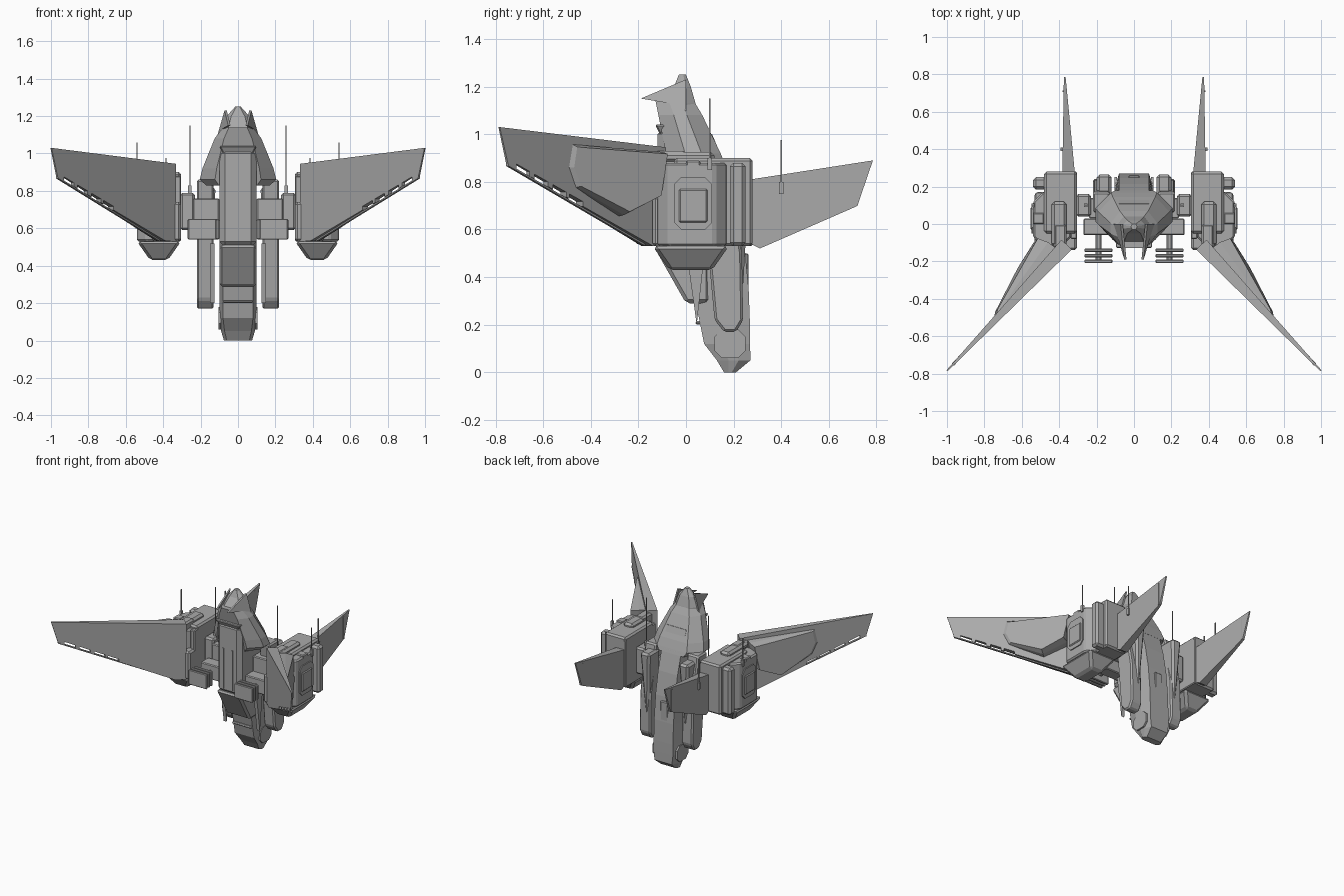
import bpy, bmesh
from mathutils import Vector

cube = bpy.data.objects.get("Cube")
if cube:
    bpy.data.objects.remove(cube)

grey = bpy.data.materials.new("hull_grey")
grey.use_nodes = True
shade = (.4, .4, .4, 1)
grey.diffuse_color = shade
grey.node_tree.nodes["Principled BSDF"].inputs["Base Color"].default_value = shade


def loft(name, rings, mirror=True, bevel=0):
    """Skin matching rings of points and cap both ends."""
    bm = bmesh.new()
    loops = [[bm.verts.new(point) for point in ring] for ring in rings]
    for lower, upper in zip(loops, loops[1:]):
        for i in range(len(lower)):
            bm.faces.new((lower[i - 1], lower[i], upper[i], upper[i - 1]))
    bm.faces.new(loops[0])
    bm.faces.new(loops[-1])
    bmesh.ops.recalc_face_normals(bm, faces=bm.faces)
    mesh = bpy.data.meshes.new(name)
    bm.to_mesh(mesh)
    bm.free()
    mesh.materials.append(grey)
    part = bpy.data.objects.new(name, mesh)
    bpy.context.collection.objects.link(part)
    if bevel:
        modifier = part.modifiers.new("Bevel", "BEVEL")
        modifier.width, modifier.segments = bevel, 1
    if mirror:
        part.modifiers.new("Mirror", "MIRROR")


def prism(name, outline, x, mirror=True, bevel=0):
    """Extrude a side outline of (y, z) points across a range of x."""
    loft(name, [[(side, y, z) for y, z in outline] for side in x], mirror, bevel)


def box(name, x, y, z, inset=0, mirror=True, bevel=.006):
    """Box whose bottom may be drawn in by an inset."""
    rings = []
    for height, d in zip(z, (inset, 0)):
        left, right, front, back = x[0] + d, x[1] - d, y[0] + d, y[1] - d
        rings.append([(left, front, height), (right, front, height),
                      (right, back, height), (left, back, height)])
    loft(name, rings, mirror, bevel)


def chamfered(a, b, cut):
    """Rectangle outline with its corners cut off."""
    (a_low, a_high), (b_low, b_high) = a, b
    return [(a_low + cut, b_low), (a_high - cut, b_low), (a_high, b_low + cut), (a_high, b_high - cut),
            (a_high - cut, b_high), (a_low + cut, b_high), (a_low, b_high - cut), (a_low, b_low + cut)]


def hull_front(z):
    return .1 - .2 * z


def hull_back(z):
    return .27 - .16 * z ** 3


def section(z, width, front=None, back=None, flat=.6):
    """Eight-sided hull ring, following the hull lines unless told otherwise."""
    front = hull_front(z) if front is None else front
    back = hull_back(z) if back is None else back
    half = [(width * flat, front), (width, front + (back - front) * .35),
            (width, front + (back - front) * .65), (width * flat, back)]
    return [(x, y, z) for x, y in half] + [(-x, y, z) for x, y in reversed(half)]


# Fuselage: upper hull, spine and tail
loft("upper_hull", [section(z, width) for z, width in
                    ((.83, .17), (.86, .205), (.92, .19), (1.08, .125), (1.14, .08))], mirror=False)
tail = [section(0, .075, .16, .21, flat=.8), section(.05, .09, .13, flat=.8)]
spine = [section(z, .1, flat=.8) for z in (.12, .2, .35, .53, .7, .85, 1)]
loft("spine", tail + spine, mirror=False)
box("dorsal_ridge", (-.03, .03), (.15, .262), (.3, .5), mirror=False)
prism("tail_side_plate", chamfered((.12, .25), (.06, .18), .03), (.09, .103))
box("tail_front_seam", (-.08, .08), (.04, .1), (.2, .215), mirror=False)

# Chest, torso and head
prism("chest", [(-.125, .51), (.1, .51), (.1, .29), (0, .29)], (-.1, .1), mirror=False, bevel=.015)
box("torso_front", (-.1, .1), (-.12, .1), (.5, 1.03), mirror=False, bevel=.03)
box("torso_strip", (.03, .042), (-.126, -.1), (.54, .84), bevel=0)
box("collar", (-.1, .1), (-.13, .02), (1, 1.04), inset=.02, mirror=False)
loft("head", [section(z, width, front, back) for z, width, front, back in
              ((1.02, .09, -.08, .06), (1.13, .09, -.1, .04), (1.2, .06, -.05, .02),
               (1.25, .015, -.03, 0))], mirror=False)
fin_tip = Vector((.04, -.19, 1.15))
fin_inside = [fin_tip, Vector((.06, 0, 1.23)), Vector((.1, 0, 1.09)), Vector((.075, -.07, 1.13))]
loft("head_fin", [fin_inside, [point + Vector((.012, 0, 0)) for point in fin_inside]])

# Legs, blades and boosters beside the tail
prism("side_leg", [(.16, .17), (.21, .17), (.24, .22), (.235, .5), (.17, .86), (.06, .86), (.12, .22)],
      (.13, .22), bevel=.01)
prism("leg_blade", [(0, .52), (.08, .52), (.045, .2)], (.125, .15))
box("back_booster", (.12, .2), (.13, .265), (.36, .82), inset=.025, bevel=.02)

# Arms between fuselage and pods
box("shoulder_arm", (.1, .24), (.03, .14), (.62, .76))
box("shoulder_joint", (.23, .31), (.04, .16), (.59, .79), bevel=.012)

# Launcher racks in front of the torso
rack = (.54, .65)
box("launcher_block", (.1, .27), (-.06, .03), rack)
box("launcher_link", (.175, .205), (-.2, -.05), (.58, .61))
for number in range(3):
    middle = -.14 - .03 * number
    box(f"launcher_tube_{number}", (.115, .265), (middle - .009, middle + .009), rack, bevel=.004)

# Engine pod, built between shared limits
inner, outer = .305, .54
front, back = -.12, .28
low, top = .53, .88
box("pod_inner_plate", (inner, inner + .035), (front + .04, back), (low, top))
box("pod_core", (inner, outer - .06), (front + .07, back), (low, top + .02), bevel=.012)
loft("pod_shell", [[(x, y, z) for x, y in chamfered((inner + .03, outer), (front, .17), .05)]
                   for z in (low, top)], bevel=.01)
box("pod_cap", (.36, .44), (front, -front), (top, .925), bevel=.015)
box("pod_rear_rail", (.43, outer), (.185, .25), (low, top), bevel=.015)
box("pod_top_box", (outer - .06, outer), (0, .06), (top - .05, top + .01))
prism("pod_hatch_frame", chamfered((-.05, .11), (.6, .82), .03), (outer - .01, outer + .007))
box("pod_hatch", (outer, outer + .014), (-.03, .09), (.63, .77))
box("pod_skirt", (inner, outer), (front - .02, .18), (.43, low), inset=.07, bevel=.015)
box("wing_root_block", (inner, .46), (front - .02, 0), (low, .74), bevel=.012)
box("wing_root_cap", (.36, .43), (front - .01, 0), (.74, .93), bevel=.012)

# Forward wings, laid out by span fraction, height and offset along the normal
wing_root = Vector((.36, -.11, 0))
wing_span = Vector((.64, -.675, 0))
wing_normal = Vector((.725, .688, 0))


def wing_point(span, z, offset):
    return wing_root + wing_span * span + wing_normal * offset + Vector((0, 0, z))


def low_edge(span):
    return .5 + .395 * span


edge, notch = [], .02
for start in (.82, .71, .6, .5):
    end = start + .08
    edge += [(end, low_edge(end)), (end, low_edge(end) + notch),
             (start, low_edge(start) + notch), (start, low_edge(start))]
wing = [(0, .945), (1, 1.03), (.95, low_edge(.95))] + edge + [(.08, low_edge(.08)), (0, low)]
loft("forward_wing", [[wing_point(span, z, side * (.004 + .034 * (1 - span))) for span, z in wing]
                      for side in (-1, 1)])
rail = [(span, low_edge(span) - drop) for span, drop in ((.1, 0), (.95, 0), (.95, .008), (.1, .008))]
loft("wing_edge_rail", [[wing_point(span, z, side) for span, z in rail] for side in (-.008, .008)])

# Raised wedge on the outer wing face, highest near the pod
wedge = [(.55, .95), (.57, .86), (.53, .78), (.29, .67), (.12, .74), (.08, .92)]


def wedge_ring(scale, share):
    ring = []
    for span, z in wedge:
        height = .03 + .105 * min(1, max(0, (.55 - span) / .37))
        centre_span, centre_z = .35, .83
        ring.append(wing_point(centre_span + (span - centre_span) * scale,
                               centre_z + (z - centre_z) * scale, height * share))
    return ring


loft("wing_wedge", [wedge_ring(1.1, 0), wedge_ring(1.06, .6), wedge_ring(.97, 1)])

# Rear winglets, thinning towards the tip
winglet = [(.27, .81), (.785, .89), (.72, .7), (.7, .69), (.31, .52), (.27, .54)]


def winglet_ring(side):
    ring = []
    for y, z in winglet:
        reach = (y - back) * 2
        ring.append((.35 + .02 * reach + side * (.033 - .028 * reach), y, z))
    return ring


loft("rear_winglet", [winglet_ring(side) for side in (-1, 1)])
box("winglet_tip_rib", (.357, .381), (.705, .715), (.7, .865), bevel=0)

# Antennas on wider sockets
for name, x, y, base, tip in (("inner", .257, .1, .78, 1.15), ("pod", outer, .1, .85, 1.06),
                              ("winglet", .385, .4, .75, .975)):
    for part, radius, end in (("antenna", .003, tip), ("antenna_socket", .009, base + .05)):
        box(f"{name}_{part}", (x - radius, x + radius), (y - radius, y + radius), (base, end), bevel=0)
